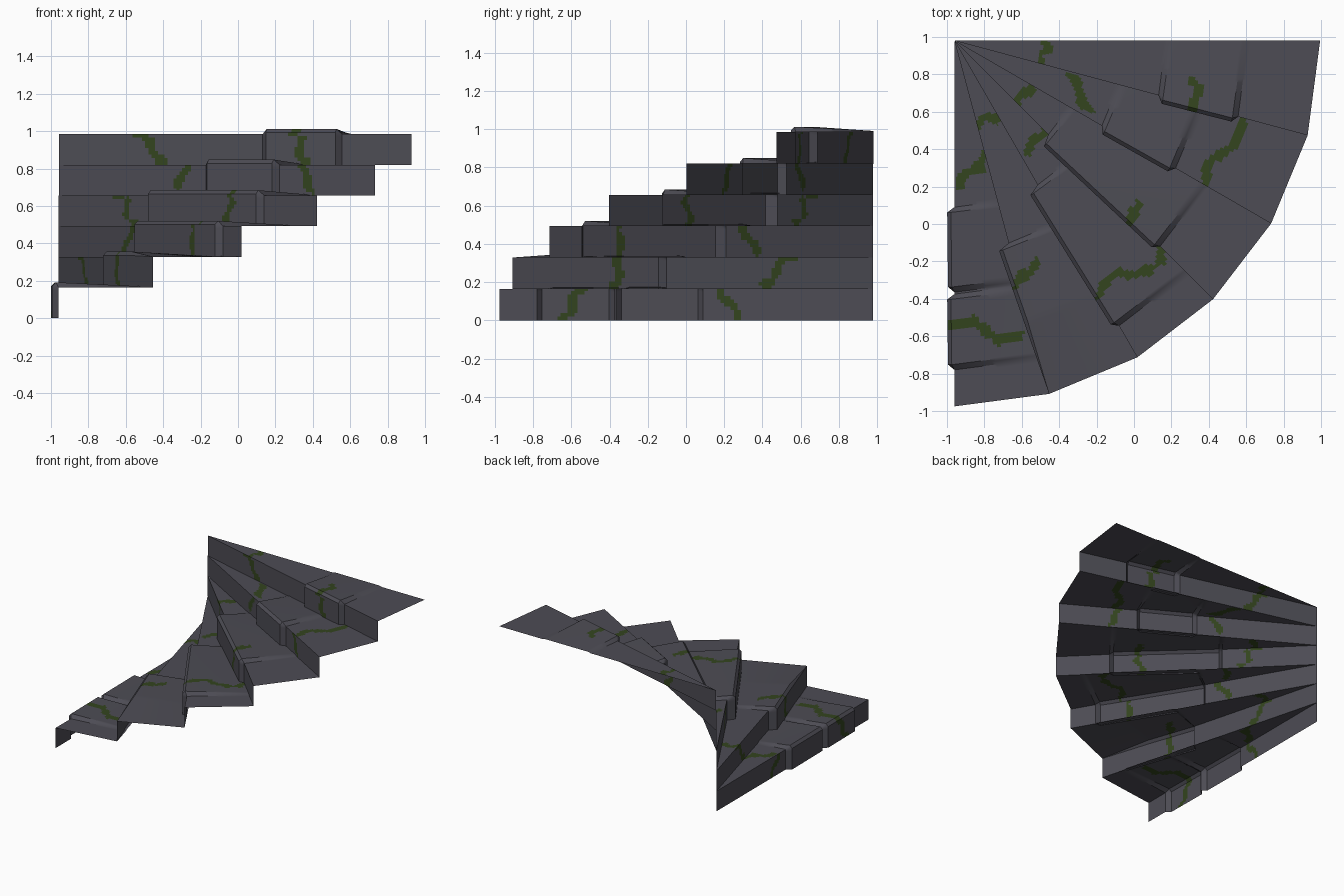
import bpy, bmesh, math

if "Cube" in bpy.data.objects:
    bpy.data.objects.remove(bpy.data.objects["Cube"])

PX, PY = -0.96, 0.98    # inner corner shared by all steps
R, RISE = 1.955, 0.164
BEVEL = 0.028


def material(name, rgb):
    m = bpy.data.materials.new(name)
    m.diffuse_color = (*rgb, 1)
    m.use_nodes = True
    m.node_tree.nodes["Principled BSDF"].inputs["Base Color"].default_value = m.diffuse_color
    return m


STONE = material("dark grey stone", (0.074, 0.072, 0.089))
MOSS = material("moss green", (0.033, 0.058, 0.013))


def bulge(i, r, slabs):
    """How far the worn slab sticks out, and how strongly it is raised, at radius r."""
    inner = 0.062 if i in (1, 2, 3) else 0.039
    for r0, r1 in slabs:
        if r0 <= r <= r1:
            to_edge = r1 >= R
            outer = 0 if to_edge else 0.034
            out = inner + (outer - inner) * (r - r0) / (r1 - r0)
            k = min(1, (r - r0) / BEVEL, 1 if to_edge else (r1 - r) / BEVEL)
            return out * k, k * min(1, out / 0.03)
    return 0, 0


def on_trail(u, v, trails, width):
    """True when (u, v) lies on a moss trail, a meandering line with a ragged edge."""
    ragged = 0.009 * (math.sin(47*u + 31*v) + math.sin(38*v - 53*u))
    for ax, ay, bx, by in trails:
        dx, dy = bx - ax, by - ay
        length = math.hypot(dx, dy)
        t = ((u - ax)*dx + (v - ay)*dy) / length**2
        side = ((u - ax)*dy - (v - ay)*dx) / length
        side += 0.1 * length * math.sin(2 * math.pi * t)
        beyond = max(0, -t, t - 1) * length
        if math.hypot(side, beyond) < width + ragged:
            return True
    return False


def step(i, slabs, tread_moss, riser_moss):
    """One winder: an open sheet of riser plus wedge tread, with raised slabs."""
    a0 = math.radians(15 * i - 90)
    a1 = a0 + math.radians(15)
    z0, z1 = RISE * i, RISE * (i + 1)
    nx, ny = math.sin(a0), -math.cos(a0)      # outward direction of the riser
    streaks = [(top, z1, low, z0 + 0.02) for top, low in riser_moss]
    # radial stations, with exact ones at slab edges
    cuts = {c for r0, r1 in slabs for c in (r0, r0 + BEVEL, r1 - BEVEL, r1)}
    even = [R * k / 110 for k in range(1, 111)]
    stations = sorted(cuts | {r for r in even if all(abs(r - c) > 0.006 for c in cuts)})
    bm = bmesh.new()
    rows, nr, nt = [], 9, 22
    for r in [0.002] + stations:
        out, k = bulge(i, r, slabs)
        top, inset = z1 + 0.028 * k, 0.02 * k
        fx, fy = PX + r * math.cos(a0), PY + r * math.sin(a0)
        bx, by = PX + r * math.cos(a1), PY + r * math.sin(a1)
        pts = []
        for j in range(nr + 1):               # riser, bottom to top
            z = z0 + (top - inset - z0) * j / nr
            pts.append((fx + nx * out, fy + ny * out, z))
        sx, sy = fx + nx * (out - inset), fy + ny * (out - inset)
        first = 0 if k > 0 else 1e-4
        for j in range(nt + 1):               # tread, front to back
            t = max(first, j / nt)
            pts.append((sx + (bx - sx)*t, sy + (by - sy)*t, top + (z1 + 0.006*k - top)*t))
        rows.append((r, [bm.verts.new(p) for p in pts]))
    for (ra, a), (rb, b) in zip(rows, rows[1:]):
        for j in range(len(a) - 1):
            f = bm.faces.new((a[j], b[j], b[j + 1], a[j + 1]))
            c = f.calc_center_median()
            if j < nr:
                mossy = on_trail((ra + rb) / 2, c.z, streaks, 0.022)
            else:
                mossy = on_trail(c.x, c.y, tread_moss, 0.026)
            f.material_index = int(mossy)
    # weld the bevel strip away where there is no slab
    bmesh.ops.remove_doubles(bm, verts=bm.verts, dist=0.0003)
    me = bpy.data.meshes.new(f"stair_step_{i + 1}")
    bm.to_mesh(me)
    bm.free()
    me.materials.append(STONE)
    me.materials.append(MOSS)
    ob = bpy.data.objects.new(me.name, me)
    bpy.context.collection.objects.link(ob)
    ob.select_set(True)
    bpy.context.view_layer.objects.active = ob


# slabs: inner and outer radius; tread moss: trail ends in plan;
# riser moss: radius at the top and at the bottom of the streak
step(0, [(0.89, 1.345), (1.355, 1.76)],
     [(-0.8, 0.36, -0.93, 0.2), (-0.98, -0.55, -0.61, -0.59)],
     [(0.81, 0.72), (1.53, 1.6)])
step(1, [(1.12, R)],
     [(-0.74, 0.57, -0.82, 0.55), (-0.53, -0.23, -0.63, -0.31)],
     [(0.44, 0.6), (1.36, 1.39)])
step(2, [(0.89, 1.76)],
     [(-0.47, 0.53, -0.56, 0.38), (0.15, -0.16, -0.19, -0.37)],
     [(0.79, 0.7), (1.52, 1.5)])
step(3, [(0.71, 1.555)],
     [(-0.53, 0.74, -0.62, 0.65), (0.02, 0.12, -0.02, 0.02)],
     [(0.46, 0.57), (1.33, 1.33)])
step(4, [(0.91, 1.365)],
     [(-0.33, 0.79, -0.25, 0.62), (0.57, 0.54, 0.38, 0.23)],
     [(0.79, 0.74), (1.5, 1.56)])
step(5, [(1.13, 1.57)],
     [(-0.47, 0.97, -0.5, 0.88), (0.32, 0.75, 0.34, 0.62)],
     [(0.44, 0.6), (1.32, 1.38)])

# soften the worn slabs, keep the cut edges sharp
bpy.ops.object.shade_smooth_by_angle(angle=math.radians(30))
